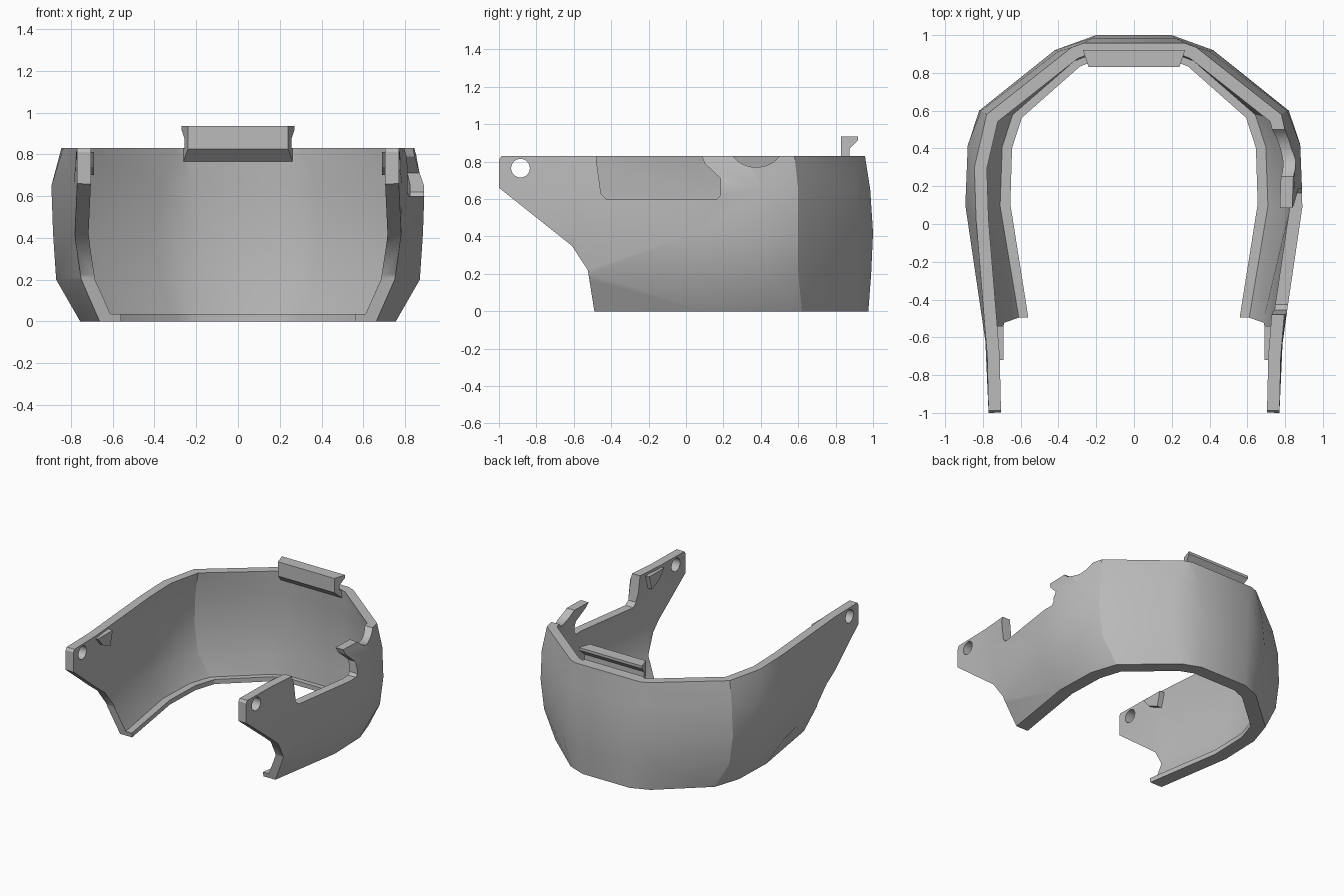
import bpy
import bmesh
import math
from mathutils import Vector

cube = bpy.data.objects.get("Cube")
if cube:
    bpy.data.objects.remove(cube, do_unlink=True)

grey = bpy.data.materials.new("matte grey")
grey.use_nodes = True
colour = (0.5, 0.5, 0.5, 1)
grey.diffuse_color = colour
grey.node_tree.nodes["Principled BSDF"].inputs["Base Color"].default_value = colour


def make_object(name, bm):
    bmesh.ops.recalc_face_normals(bm, faces=bm.faces[:])
    mesh = bpy.data.meshes.new(name)
    bm.to_mesh(mesh)
    bm.free()
    mesh.materials.append(grey)
    obj = bpy.data.objects.new(name, mesh)
    bpy.context.collection.objects.link(obj)
    return obj


def loft(name, sections):
    """Closed solid through a row of equal-length section loops."""
    bm = bmesh.new()
    rows = [[bm.verts.new(p) for p in section] for section in sections]
    count = len(rows[0])
    for a, b in zip(rows, rows[1:]):
        for i in range(count):
            j = (i + 1) % count
            bm.faces.new((a[i], a[j], b[j], b[i]))
    bm.faces.new(rows[0])
    bm.faces.new(rows[-1])
    return make_object(name, bm)


def prism(name, profile, x0, x1):
    """Side profile (y, z) extruded along x."""
    return loft(name, [[(x, y, z) for y, z in profile] for x in (x0, x1)])


def disc(y, z, radius, steps=32):
    angles = [math.tau * i / steps for i in range(steps)]
    return [(y + radius * math.cos(a), z + radius * math.sin(a)) for a in angles]


def activate(obj):
    bpy.ops.object.select_all(action='DESELECT')
    obj.select_set(True)
    bpy.context.view_layer.objects.active = obj


def cut(target, cutter):
    mod = target.modifiers.new("cut", 'BOOLEAN')
    mod.operation = 'DIFFERENCE'
    mod.solver = 'EXACT'
    mod.object = cutter
    activate(target)
    bpy.ops.object.modifier_apply(modifier=mod.name)
    bpy.data.objects.remove(cutter, do_unlink=True)


# Half outlines of the outer wall by height, from back centre to arm tip
levels = {
    0.0: [(.2, .975), (.34, .92), (.68, .62), (.745, .42), (.755, .1), (.66, -.5), (.64, -1)],
    0.2: [(.2, .99), (.4, .92), (.79, .6), (.85, .43), (.87, .05), (.75, -.52), (.74, -1)],
    0.42: [(.2, 1), (.42, .92), (.82, .6), (.875, .43), (.885, .05), (.785, -.6), (.77, -1)],
    0.65: [(.22, .985), (.4, .915), (.81, .6), (.88, .42), (.893, .1), (.787, -.62), (.77, -1)],
    0.83: [(.27, .957), (.33, .935), (.78, .58), (.845, .3), (.836, .02), (.777, -.7), (.77, -1)],
}
WALL, LIP, LIP_HEIGHT = 0.066, 0.1, 0.035


def full_outline(half):
    right = [Vector(p) for p in half]
    left = [Vector((-x, y)) for x, y in half]
    return left[::-1] + right


def inset(points, distance):
    """Mitred inward offset of an open outline."""
    normals = []
    for a, b in zip(points, points[1:]):
        d = (b - a).normalized()
        normals.append(Vector((d.y, -d.x)))
    result = []
    for i, p in enumerate(points):
        n0 = normals[max(i - 1, 0)]
        n1 = normals[min(i, len(normals) - 1)]
        m = (n0 + n1).normalized()
        result.append(p + m * distance / m.dot(n1))
    return result


# Curved shell with a small ledge round its lower inner edge
heights = sorted(levels)
outer = [full_outline(levels[z]) for z in heights]
mix = LIP_HEIGHT / heights[1]
foot = [a.lerp(b, mix) for a, b in zip(outer[0], outer[1])]
rings = list(zip(outer, heights))
rings += [(inset(o, WALL), z) for o, z in reversed(rings[1:])]
lip = inset(outer[0], LIP)
rings += [(inset(foot, WALL), LIP_HEIGHT), (lip, LIP_HEIGHT), (lip, 0.0)]
sections = [[(ring[i].x, ring[i].y, z) for ring, z in rings] for i in range(len(outer[0]))]
shell = loft("curved_shell", sections)

# Swept front edge below the arms, and the clipped arm tips
cut(shell, prism("front_cutter", [(-1.25, .859), (-1, .66), (-.61, .35), (-.525, .22),
                                  (-.49, 0), (-.48, -.1), (-1.25, -.1)], -2, 2))
cut(shell, prism("tip_cutter", [(-1.1, .81), (-1, .81), (-.98, .84), (-1.1, .84)], -2, 2))

# Pivot holes through both arms
cut(shell, prism("pivot_cutter", disc(-.885, .765, .05), -2, 2))

# Openings in the upper edge of the left wall
cut(shell, prism("window_cutter", [(-.485, .9), (-.478, .8), (-.455, .63), (-.425, .6), (.165, .6),
                                   (.185, .62), (.185, .71), (.1, .79), (.085, .83),
                                   (.085, .9)], .3, 2))
cut(shell, prism("scallop_cutter", disc(.375, .93, .16, 48), .3, 2))

# Hooked clip on the back rim, tapering towards the inside
clip_profile = [(.83, .935), (.92, .935), (.92, .915), (.875, .87), (.875, .83),
                (.92, .82), (.92, .765), (.895, .765), (.83, .825)]
clip = loft("rim_clip", [[(s * (.24 + (y - .83) * .33), y, z) for y, z in clip_profile]
                         for s in (-1, 1)])

# Slim guide ribs along the inside of both arms
for side, label in ((-1, "right"), (1, "left")):
    profile = [(-.72, .81), (-.54, .81), (-.57, .7), (-.66, .74)]
    prism(label + "_arm_rib", profile, side * .69, side * .73)

# Smooth the gentle bends and keep the hard edges
activate(shell)
bpy.ops.object.shade_smooth_by_angle(angle=math.radians(25))
